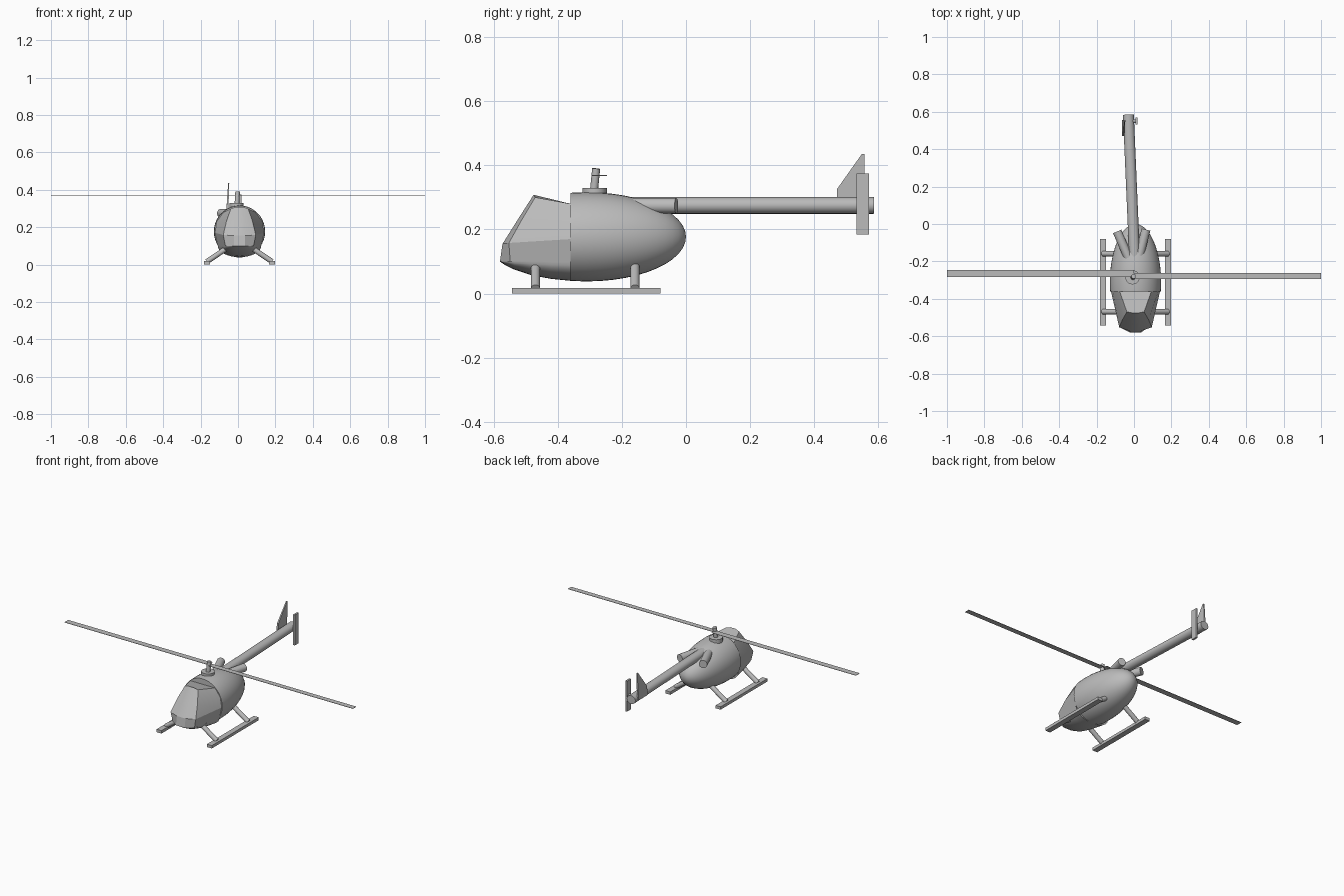
import bpy, bmesh, math
from mathutils import Vector, Matrix

cube = bpy.data.objects.get("Cube")
if cube:
    bpy.data.objects.remove(cube)

GREY = bpy.data.materials.new("plain_grey")
GREY.use_nodes = True
GREY.diffuse_color = (0.5, 0.5, 0.5, 1)
GREY.node_tree.nodes["Principled BSDF"].inputs["Base Color"].default_value = (0.5, 0.5, 0.5, 1)

CX = 0.008  # centre line of the cabin


def finish(name, bm, angle=30):
    bmesh.ops.recalc_face_normals(bm, faces=bm.faces)
    mesh = bpy.data.meshes.new(name)
    bm.to_mesh(mesh)
    bm.free()
    mesh.materials.append(GREY)
    mesh.shade_smooth()
    mesh.set_sharp_from_angle(angle=math.radians(angle))
    obj = bpy.data.objects.new(name, mesh)
    bpy.context.collection.objects.link(obj)
    return obj


def tube(name, start, end, radius, flat=1.0, sides=20):
    """Round bar between two points; flat squashes its height."""
    start, end = Vector(start), Vector(end)
    axis = end - start
    bm = bmesh.new()
    bmesh.ops.create_cone(bm, cap_ends=True, segments=sides, radius1=radius,
                          radius2=radius, depth=axis.length)
    turn = axis.to_track_quat('Z', 'Y').to_matrix().to_4x4()
    squash = Matrix.Diagonal((1, flat, 1, 1))
    bm.transform(Matrix.Translation((start + end) / 2) @ turn @ squash)
    return finish(name, bm)


def box(name, low, high):
    low, high = Vector(low), Vector(high)
    bm = bmesh.new()
    bmesh.ops.create_cube(bm, size=1)
    bm.transform(Matrix.Translation((low + high) / 2) @ Matrix.Diagonal((*(high - low), 1)))
    return finish(name, bm)


def loft(name, rings, angle, caps=True):
    """Skin between open rings that have equal point counts."""
    bm = bmesh.new()
    rows = [[bm.verts.new(p) for p in ring] for ring in rings]
    for a, b in zip(rows, rows[1:]):
        for i in range(len(a) - 1):
            bm.faces.new((a[i], a[i + 1], b[i + 1], b[i]))
    if caps:
        bm.faces.new(rows[0])
        bm.faces.new(rows[-1])
    return finish(name, bm, angle)


def mirrored(half):
    """Outline from the +x side round the nose to the -x side."""
    return [(CX + x, y, z) for x, y, z in half] + \
           [(CX - x, y, z) for x, y, z in reversed(half)]


# Rounded rear cabin, cut flat where the canopy begins
bm = bmesh.new()
bmesh.ops.create_uvsphere(bm, u_segments=40, v_segments=24, radius=1)
bm.transform(Matrix.Translation((CX, -0.31, 0.177)) @ Matrix.Diagonal((0.137, 0.31, 0.139, 1))
             @ Matrix.Rotation(math.pi / 2, 4, 'X'))
cut = bmesh.ops.bisect_plane(bm, geom=bm.verts[:] + bm.edges[:] + bm.faces[:],
                             plane_co=(0, -0.36, 0), plane_no=(0, -1, 0), clear_outer=True)
rim = [e for e in cut["geom_cut"] if isinstance(e, bmesh.types.BMEdge)]
bmesh.ops.contextual_create(bm, geom=rim)
finish("rear_cabin", bm, 40)

# Nose band and faceted windscreen
sill = mirrored([(0.131, -0.36, 0.17), (0.087, -0.552, 0.158), (0.03, -0.572, 0.155)])
keel_line = mirrored([(0.116, -0.36, 0.1), (0.075, -0.548, 0.1), (0.03, -0.58, 0.1)])
screen_mid = mirrored([(0.122, -0.36, 0.23), (0.07, -0.512, 0.23), (0.025, -0.523, 0.233)])
screen_top = mirrored([(0.085, -0.36, 0.28), (0.046, -0.47, 0.3), (0.018, -0.475, 0.308)])
loft("nose_band", [keel_line, sill], 20)
loft("windscreen", [sill, screen_mid, screen_top], 25)

# Curved belly under the nose: (y, half width, lowest z)
belly = []
for y, w, low in [(-0.36, 0.116, 0.04), (-0.42, 0.103, 0.046), (-0.48, 0.09, 0.057),
                  (-0.535, 0.078, 0.075), (-0.565, 0.051, 0.09), (-0.58, 0.03, 0.0995)]:
    arc = [math.pi * i / 16 for i in range(17)]
    belly.append([(CX + w * math.cos(t), y, 0.1 - (0.1 - low) * math.sin(t)) for t in arc])
loft("front_belly", belly, 50)

# Tail boom, fin and tail rotor
tube("tail_boom", (0.004, -0.2, 0.275), (-0.03, 0.585, 0.275), 0.029, 0.9, 24)
bm = bmesh.new()
profile = [(0.47, 0.27), (0.47, 0.325), (0.548, 0.435), (0.557, 0.435), (0.557, 0.27)]
sides = []
for half in (-0.006, 0.006):
    sides.append([bm.verts.new((-0.058 + half * (1 - (z - 0.27) * 3) + (z - 0.27) * 0.05, y, z))
                  for y, z in profile])
    bm.faces.new(sides[-1])
for i in range(len(profile)):
    j = (i + 1) % len(profile)
    bm.faces.new((sides[0][i], sides[0][j], sides[1][j], sides[1][i]))
finish("tail_fin", bm)
tube("tail_rotor_hub", (-0.03, 0.55, 0.28), (0.02, 0.55, 0.28), 0.01)
box("tail_rotor", (0.008, 0.532, 0.185), (0.02, 0.57, 0.375))

# Rotor mast and the two thin blades
tube("rotor_hub", (-0.008, -0.285, 0.3), (-0.008, -0.285, 0.329), 0.038)
tube("rotor_mast", (-0.006, -0.287, 0.32), (-0.002, -0.28, 0.39), 0.0125)
box("right_blade", (-1, -0.284, 0.367), (-0.004, -0.247, 0.369))
box("left_blade", (-0.004, -0.295, 0.367), (1, -0.262, 0.369))

# Exhaust pipes splayed out over the rear cabin
tube("right_exhaust", (-0.03, -0.18, 0.274), (-0.09, -0.04, 0.274), 0.024)
tube("left_exhaust", (0.027, -0.18, 0.274), (0.064, -0.03, 0.274), 0.024)

# Landing skids and struts
for side, tag in ((1, "left"), (-1, "right")):
    x = CX + side * 0.174
    box(tag + "_skid", (x - 0.017, -0.542, 0), (x + 0.017, -0.08, 0.018))
    for y, end in ((-0.469, "front"), (-0.159, "rear")):
        tube(f"{end}_{tag}_strut", (CX + side * 0.05, y, 0.1), (CX + side * 0.174, y, 0.016), 0.014)
